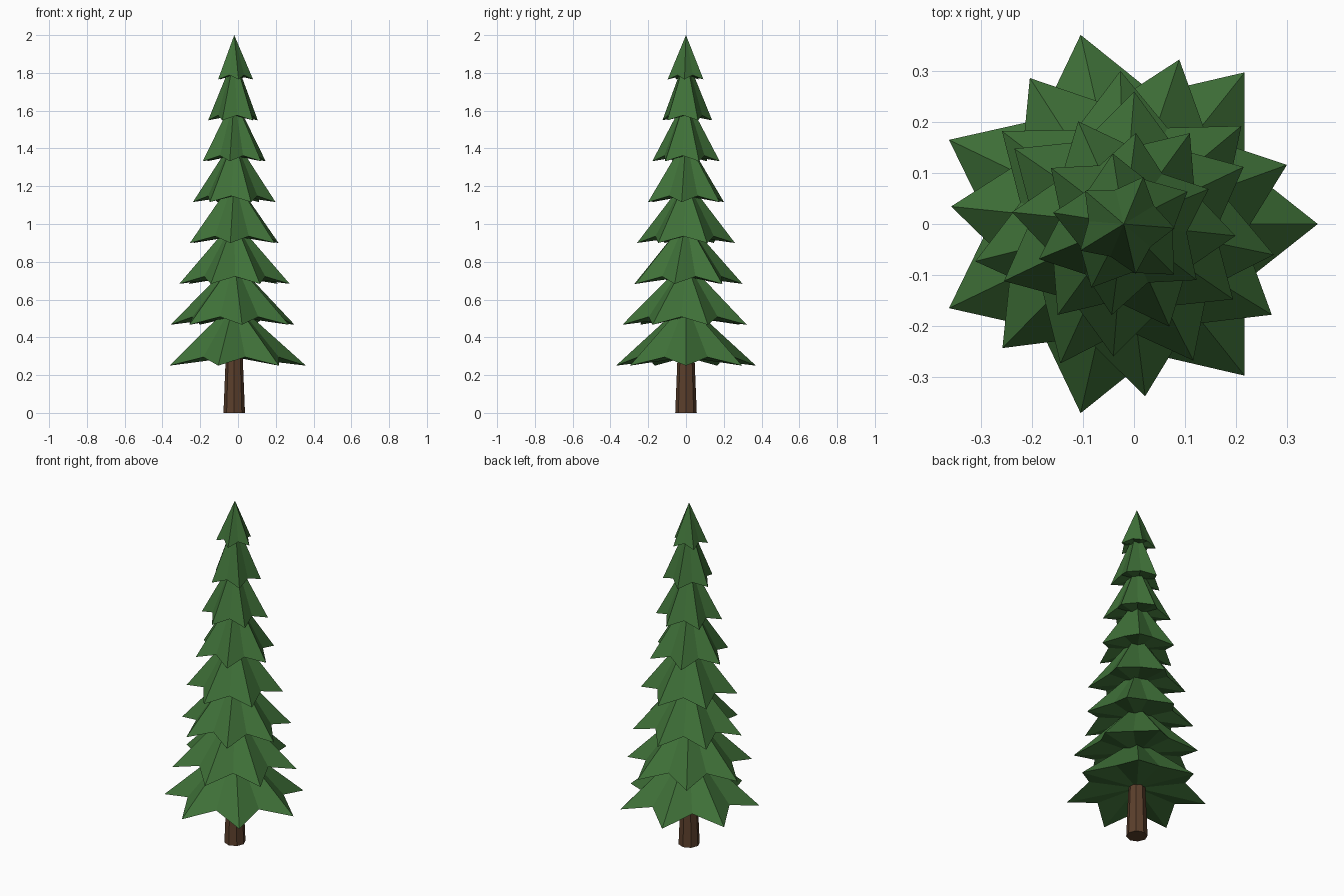
import bpy, bmesh, math

if "Cube" in bpy.data.objects:
    bpy.data.objects.remove(bpy.data.objects["Cube"])

CX = -0.02          # trunk axis (puts the bounding box on the origin)


def material(name, rgb):
    m = bpy.data.materials.new(name)
    m.diffuse_color = (*rgb, 1)
    m.use_nodes = True
    m.node_tree.nodes["Principled BSDF"].inputs["Base Color"].default_value = m.diffuse_color
    return m


def finish(bm, name, mat):
    bmesh.ops.recalc_face_normals(bm, faces=bm.faces)
    me = bpy.data.meshes.new(name)
    bm.to_mesh(me)
    bm.free()
    me.materials.append(mat)
    ob = bpy.data.objects.new(name, me)
    bpy.context.collection.objects.link(ob)
    return ob


def branch_tier(name, points, radius, z, height, turn, mat):
    """Star-shaped cone: low tips, raised valleys, closed hollow underside."""
    bm = bmesh.new()
    rise = 0.015 + 0.08 * radius
    rim = []
    for k in range(points * 2):
        a = turn + math.pi * k / points
        r = radius if k % 2 == 0 else radius * 0.69
        zz = z if k % 2 == 0 else z + rise
        rim.append(bm.verts.new((CX + r * math.cos(a), r * math.sin(a), zz)))
    apex = bm.verts.new((CX, 0, z + height))
    under = bm.verts.new((CX, 0, z + rise))
    for k, v in enumerate(rim):
        w = rim[(k + 1) % len(rim)]
        bm.faces.new((v, w, apex))
        bm.faces.new((w, v, under))
    return finish(bm, name, mat)


bark = material("bark", (0.105, 0.05, 0.025))
needles = material("needles", (0.05, 0.165, 0.04))

# trunk
bm = bmesh.new()
bmesh.ops.create_cone(bm, cap_ends=True, segments=8, radius1=0.057, radius2=0.04, depth=0.42)
bmesh.ops.translate(bm, verts=bm.verts, vec=(CX, 0, 0.21))
finish(bm, "trunk", bark)

# branch tiers, each smaller and turned against the one below
for i, points in enumerate((7, 7, 7, 6, 6, 6, 5, 5)):
    z = 0.25 + 0.2165 * i
    height = 2.0 - z if i == 7 else 0.34
    branch_tier(f"branch_tier_{i + 1}", points, 0.38 - 0.04 * i, z, height, -0.55 * i, needles)
